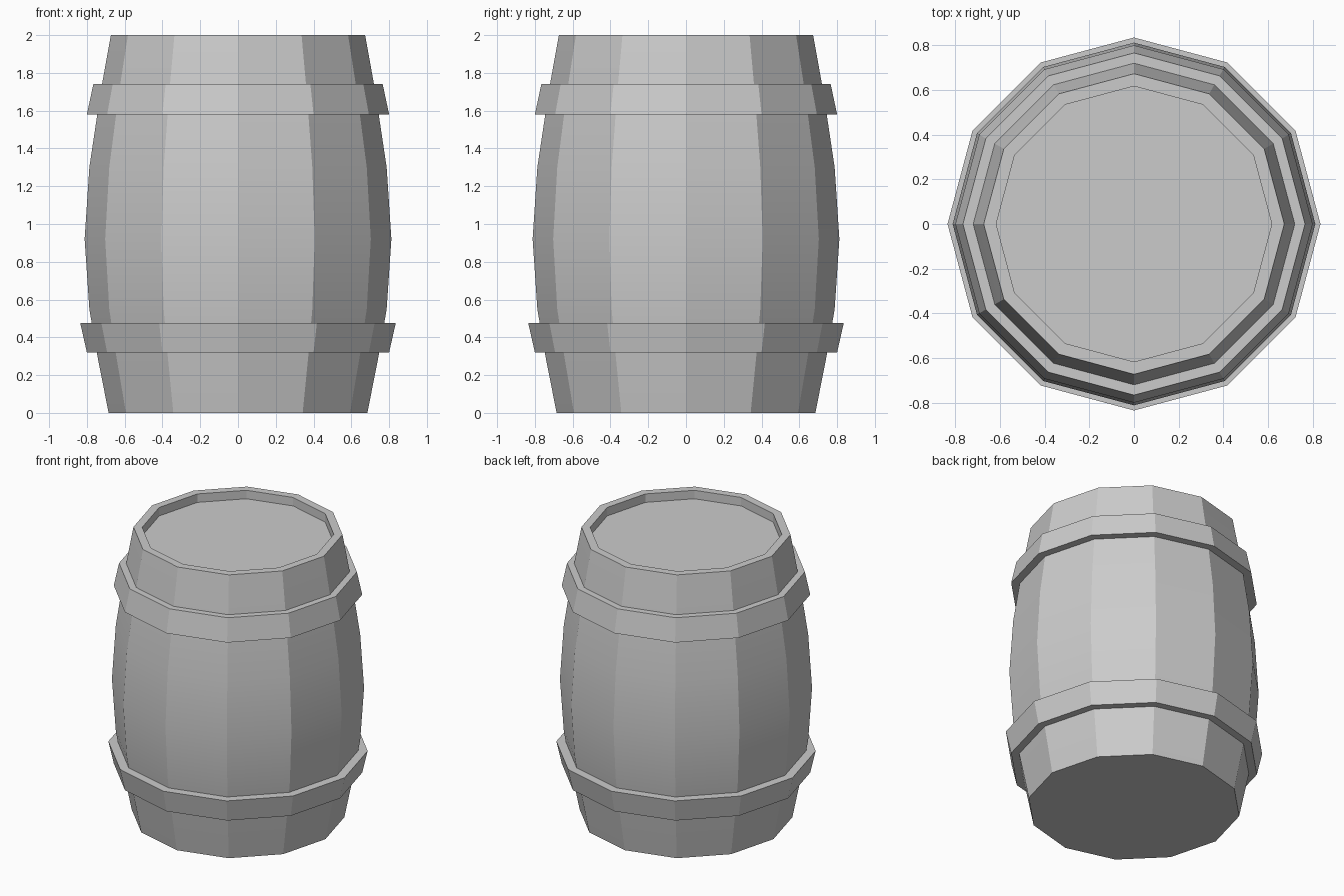
import bpy
import bmesh
from math import sin, cos, tau, radians

if "Cube" in bpy.data.objects:
    bpy.data.objects.remove(bpy.data.objects["Cube"])

SIDES = 12


def lathe(name, profile, closed=False):
    """Spin a (radius, z) profile around z; open profiles get end caps."""
    bm = bmesh.new()
    rings = [[bm.verts.new((r * cos(tau * i / SIDES), r * sin(tau * i / SIDES), z))
              for i in range(SIDES)] for r, z in profile]
    pairs = list(zip(rings, rings[1:]))
    if closed:
        pairs.append((rings[-1], rings[0]))
    else:
        bm.faces.new(rings[0][::-1])
        bm.faces.new(rings[-1])
    for a, b in pairs:
        for i in range(SIDES):
            j = (i + 1) % SIDES
            bm.faces.new((a[i], a[j], b[j], b[i]))
    bmesh.ops.recalc_face_normals(bm, faces=bm.faces)
    mesh = bpy.data.meshes.new(name)
    bm.to_mesh(mesh)
    bm.free()
    obj = bpy.data.objects.new(name, mesh)
    bpy.context.collection.objects.link(obj)
    # Smooth along the staves, sharp between them
    bpy.ops.object.select_all(action='DESELECT')
    obj.select_set(True)
    bpy.context.view_layer.objects.active = obj
    bpy.ops.object.shade_smooth_by_angle(angle=radians(20))
    return obj


# Barrel body: bulging staves, flat rim and recessed lid
lathe("barrel_body", [
    (0.685, 0.0), (0.748, 0.32), (0.787, 0.55), (0.812, 0.92), (0.787, 1.30),
    (0.745, 1.58), (0.72, 1.74), (0.673, 2.0), (0.617, 2.0), (0.617, 1.94)])

# Hoops: slanted bands sunk slightly into the staves
lathe("lower_hoop", [(0.73, 0.32), (0.80, 0.32), (0.835, 0.475), (0.76, 0.475)], closed=True)
lathe("upper_hoop", [(0.73, 1.58), (0.80, 1.58), (0.766, 1.74), (0.70, 1.74)], closed=True)
